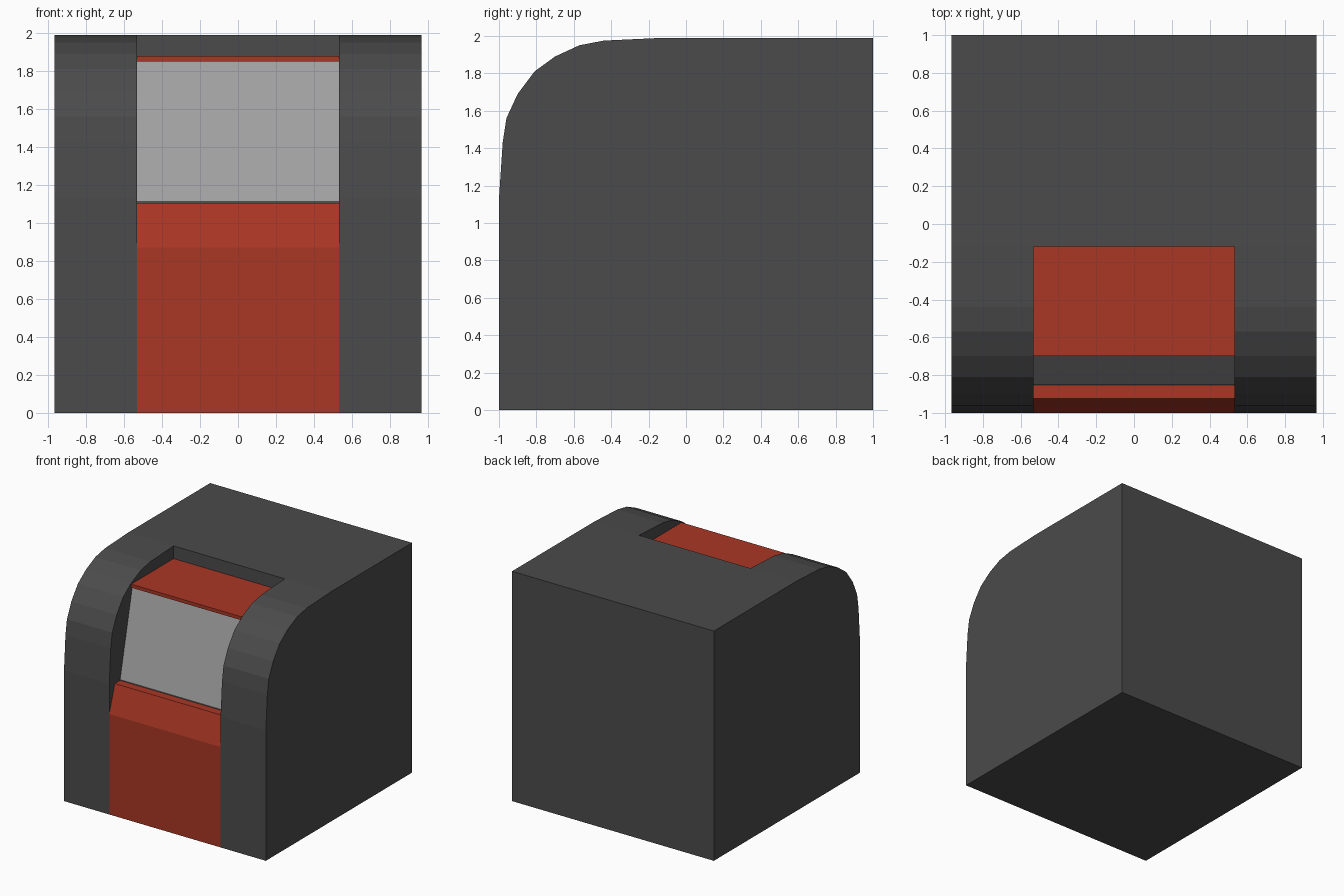
import bpy, bmesh

if "Cube" in bpy.data.objects:
    bpy.data.objects.remove(bpy.data.objects["Cube"])

W, C = 0.967, 0.533   # half width of cabinet and of the front channel


def material(name, rgb):
    m = bpy.data.materials.new(name)
    m.diffuse_color = (*rgb, 1)
    m.use_nodes = True
    m.node_tree.nodes["Principled BSDF"].inputs["Base Color"].default_value = m.diffuse_color
    return m


dark = material("dark_grey", (0.07, 0.07, 0.07))
red = material("red", (0.40, 0.038, 0.018))
pale = material("pale_grey", (0.38, 0.37, 0.37))


def strip(bm, pts, x0, x1):
    """Sweep a side profile of (y, z) points across x."""
    for (ya, za), (yb, zb) in zip(pts, pts[1:]):
        bm.faces.new([bm.verts.new(p) for p in
                      ((x0, ya, za), (x1, ya, za), (x1, yb, zb), (x0, yb, zb))])


def plate(bm, pts, x, flip):
    """Flat side wall at x."""
    pts = pts[::-1] if flip else pts
    bm.faces.new([bm.verts.new((x, y, z)) for y, z in pts])


def finish(bm, name, mat):
    bmesh.ops.remove_doubles(bm, verts=bm.verts, dist=0.0005)
    me = bpy.data.meshes.new(name)
    bm.to_mesh(me)
    bm.free()
    me.materials.append(mat)
    ob = bpy.data.objects.new(name, me)
    bpy.context.collection.objects.link(ob)


# Side profiles: rounded outer shoulder and the stepped channel floor
shoulder = [(-1, 0.87), (-1, 1.13), (-0.98, 1.43), (-0.96, 1.56), (-0.90, 1.69),
            (-0.81, 1.81), (-0.70, 1.89), (-0.57, 1.95), (-0.44, 1.975), (-0.12, 1.99)]
rear = [(-0.12, 1.99), (1, 1.99), (1, 0), (-1, 0)]
lower = [(-1, 0), (-1, 0.87), (-0.925, 1.105), (-0.853, 1.105)]
sill = [(-0.853, 1.105), (-0.851, 1.115)]
glass = [(-0.851, 1.115), (-0.685, 1.85)]
top = [(-0.685, 1.85), (-0.70, 1.85), (-0.70, 1.88), (-0.12, 1.88)]
outer = [(-1, 0)] + shoulder + rear[1:-1]
wall = shoulder + top[::-1] + [glass[0]] + lower[:1:-1]

# Dark cabinet shell with the channel left open at the front
bm = bmesh.new()
for s in (-1, 1):
    a, b = sorted((s * W, s * C))
    strip(bm, outer[:len(shoulder) + 1], a, b)
    strip(bm, rear, a, b)
    plate(bm, outer, s * W, s > 0)
    plate(bm, wall, s * C, s < 0)
strip(bm, rear, -C, C)
strip(bm, [top[-1], rear[0]], -C, C)
strip(bm, sill, -C, C)
finish(bm, "cabinet_shell", dark)

# Red front panel, screen and red upper cover inside the channel
for name, pts, mat in (("front_panel", lower, red), ("screen", glass, pale),
                       ("upper_cover", top, red)):
    bm = bmesh.new()
    strip(bm, pts, -C, C)
    finish(bm, name, mat)
